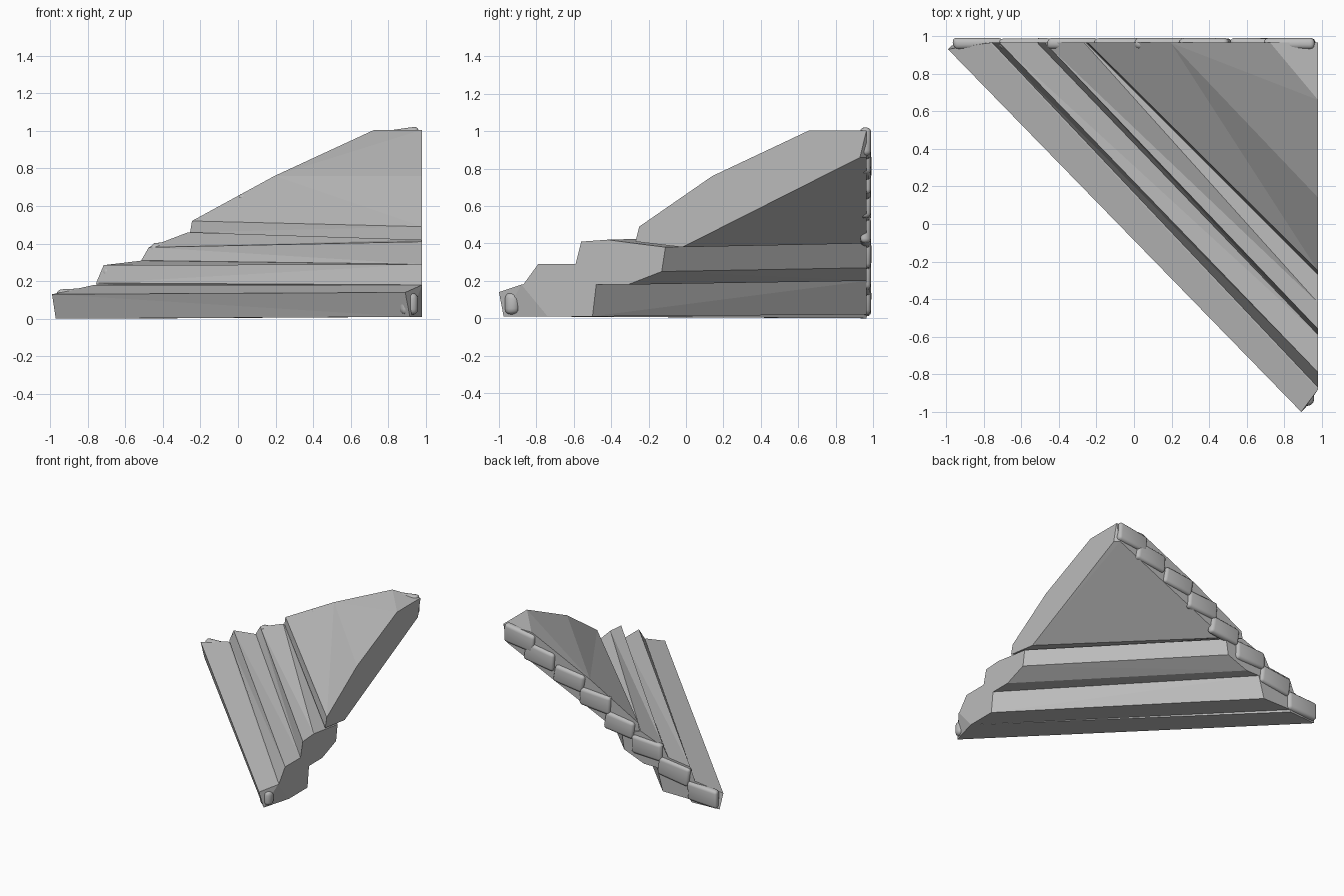
import bpy, bmesh, random
from mathutils import Vector

random.seed(4)
cube = bpy.data.objects.get("Cube")
if cube:
    bpy.data.objects.remove(cube, do_unlink=True)

stone = bpy.data.materials.new("grey_stone")
stone.use_nodes = True
GREY = (0.5, 0.5, 0.5, 1)
stone.diffuse_color = GREY
stone.node_tree.nodes["Principled BSDF"].inputs["Base Color"].default_value = GREY

SIDE, BACK = 0.98, 0.965   # the two planes that trim the slabs


def add_object(name, bm):
    mesh = bpy.data.meshes.new(name)
    bm.to_mesh(mesh)
    bm.free()
    mesh.materials.append(stone)
    obj = bpy.data.objects.new(name, mesh)
    bpy.context.scene.collection.objects.link(obj)
    return obj


def side_point(c, z):
    """Point on the x = SIDE trim plane; c is x + y."""
    x = min(SIDE, (c + 1.89) / 2)
    return Vector((x, c - x, z))


def back_point(c, z):
    """Point on the y = BACK trim plane."""
    y = min(BACK, (c + 1.92) / 2)
    return Vector((c - y, y, z))


def slab(name, side, back):
    """Loft a diagonal slab between its two end profiles of (x + y, z)."""
    bm = bmesh.new()
    a = [bm.verts.new(side_point(*p)) for p in side]
    b = [bm.verts.new(back_point(*p)) for p in back]
    n = len(a)
    bm.faces.new(a)
    bm.faces.new(b[::-1])
    for i in range(n):
        j = (i + 1) % n
        bm.faces.new((a[j], a[i], b[i], b[j]))
    bmesh.ops.remove_doubles(bm, verts=bm.verts, dist=0.004)
    bmesh.ops.triangulate(bm, faces=bm.faces)
    bmesh.ops.recalc_face_normals(bm, faces=bm.faces)
    return add_object(name, bm)


# Overlapping diagonal slabs, from the ground up
slab("bottom_slab",
     [(-.11, .14), (-.06, .01), (.24, .01), (.22, .18), (.1, .18)],
     [(-.06, .13), (-.02, 0), (.24, 0), (.24, .18), (.2, .18)])
slab("second_slab",
     [(.11, .18), (.19, .29), (.39, .29), (.5, .18), (.48, .01), (.24, .01)],
     [(.21, .19), (.25, .285), (.46, .31), (.55, .2), (.5, .02), (.24, .02)])
slab("third_slab",
     [(.39, .29), (.42, .41), (.56, .42), (.71, .4), (.87, .38), (.85, .25), (.67, .18), (.5, .18)],
     [(.45, .31), (.49, .38), (.7, .46), (.8, .42), (.87, .4), (.85, .27), (.67, .2), (.54, .2)])
slab("top_slab",
     [(.71, .41), (.73, .49), (1.12, .76), (1.64, 1.005), (1.945, 1.005), (1.91, .86), (.96, .38)],
     [(.71, .46), (.72, .52), (1.16, .76), (1.69, 1.005), (1.945, 1.005), (1.91, .86), (.9, .4)])


def edge_stone(name, centre, size, tilt):
    """Rounded, slightly irregular block."""
    bm = bmesh.new()
    bmesh.ops.create_cube(bm, size=1)
    for v in bm.verts:
        v.co = Vector([k * s * random.uniform(0.9, 1.04) for k, s in zip(v.co, size)])
    bmesh.ops.bevel(bm, geom=bm.edges[:], offset=min(size) * 0.4, segments=3,
                    profile=0.5, affect='EDGES')
    obj = add_object(name, bm)
    obj.location = centre
    obj.rotation_euler = (0, tilt, 0)
    for poly in obj.data.polygons:
        poly.use_smooth = True
    return obj


# Row of rounded stones stepping down the back edge
row = [(.83, .93), (.65, .83), (.38, .72), (.15, .6),
       (-.08, .46), (-.33, .335), (-.57, .21), (-.83, .09)]
for i, (x, z) in enumerate(row):
    edge_stone(f"edge_stone_{i + 1}", (x, .96, z), (.28, .06, .15),
               random.uniform(-.16, -.02))

# Small rounded blocks plugging the slab ends
edge_stone("front_end_plug", (.91, -.93, .08), (.1, .08, .12), 0)
edge_stone("side_end_plug", (.94, -.19, .32), (.07, .16, .13), 0)
